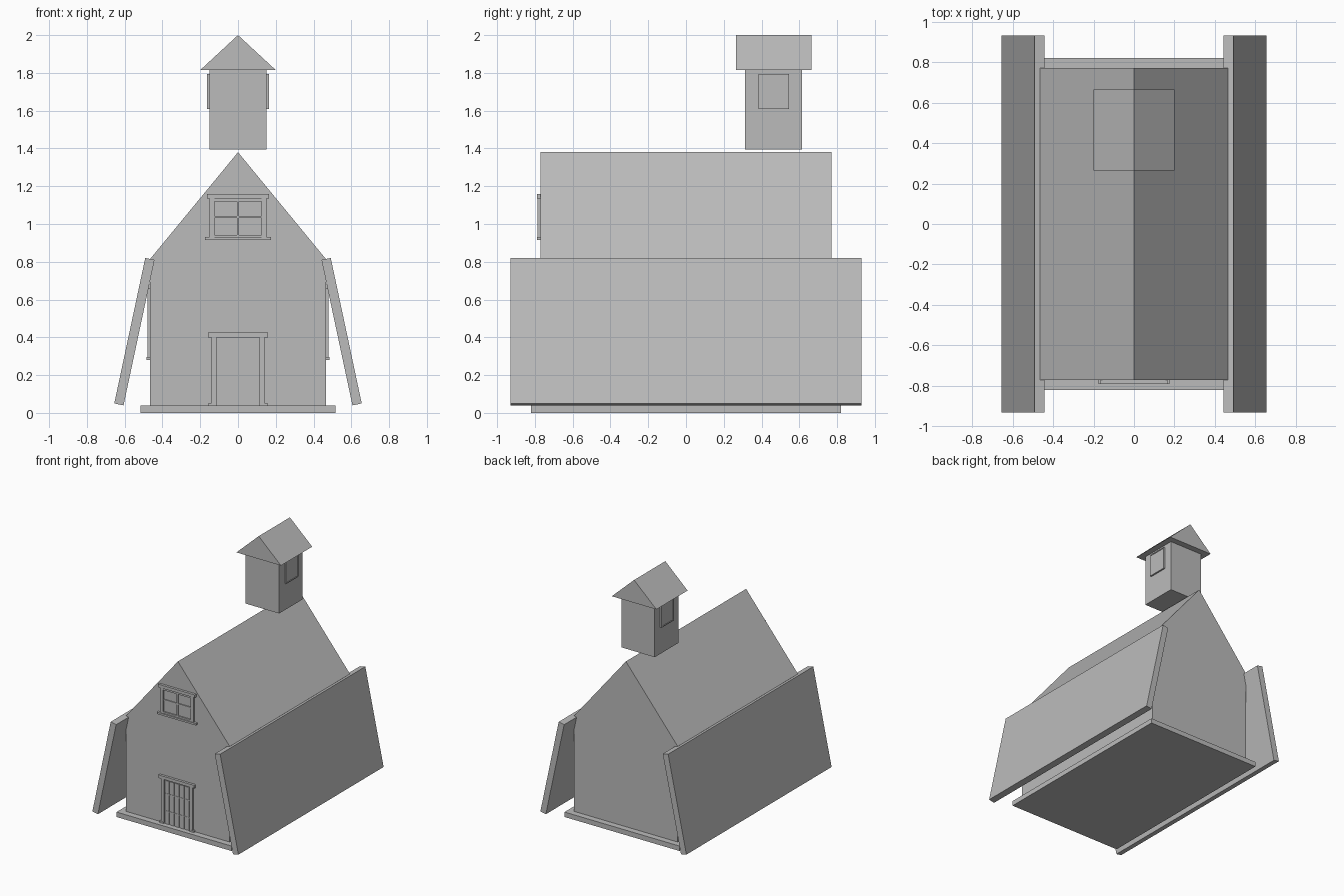
import bpy
import bmesh
from mathutils import Matrix

cube = bpy.data.objects.get("Cube")
if cube:
    bpy.data.objects.remove(cube, do_unlink=True)

grey = bpy.data.materials.new("plain grey")
grey.use_nodes = True
grey.diffuse_color = (0.5, 0.5, 0.5, 1)
grey.node_tree.nodes["Principled BSDF"].inputs["Base Color"].default_value = (0.5, 0.5, 0.5, 1)


def finish(name, bm):
    bmesh.ops.recalc_face_normals(bm, faces=bm.faces)
    mesh = bpy.data.meshes.new(name)
    bm.to_mesh(mesh)
    bm.free()
    mesh.materials.append(grey)
    obj = bpy.data.objects.new(name, mesh)
    bpy.context.scene.collection.objects.link(obj)
    return obj


def prism(name, profile, y0, y1):
    """Extrude an x-z outline along y."""
    bm = bmesh.new()
    face = bm.faces.new([bm.verts.new((x, y0, z)) for x, z in profile])
    grown = bmesh.ops.extrude_face_region(bm, geom=[face])["geom"]
    verts = [v for v in grown if isinstance(v, bmesh.types.BMVert)]
    bmesh.ops.translate(bm, verts=verts, vec=(0, y1 - y0, 0))
    return finish(name, bm)


def box(name, x0, x1, y0, y1, z0, z1):
    return prism(name, [(x0, z0), (x1, z0), (x1, z1), (x0, z1)], y0, y1)


def joinery(name, bars, placement):
    """Boxes (x0, x1, depth, z0, z1) standing off a wall, joined as one part."""
    bm = bmesh.new()
    for x0, x1, depth, z0, z1 in bars:
        size = Matrix.Diagonal((x1 - x0, depth, z1 - z0, 1))
        move = Matrix.Translation(((x0 + x1) / 2, -depth / 2, (z0 + z1) / 2))
        bmesh.ops.create_cube(bm, size=1, matrix=placement @ move @ size)
    return finish(name, bm)


def window_bars(w, h):
    """Frame with sill, lintel, sash and crossed glazing bars."""
    return [
        (-w - .025, w + .025, .02, 0, .015),
        (-w - .015, w + .015, .02, h - .025, h),
        (-w, -w + .025, .015, .015, h - .025),
        (w - .025, w, .015, .015, h - .025),
        (-w + .025, w - .025, .01, .015, .028),
        (-w + .025, w - .025, .01, h - .042, h - .025),
        (-.006, .006, .01, .028, h - .042),
        (-w + .025, w - .025, .008, h / 2 - .005, h / 2 + .005),
    ]


# Base and barn body
box("base_slab", -.515, .515, -.82, .82, 0, .04)
prism("barn_body", [(-.465, .04), (.465, .04), (.465, .815), (0, 1.38), (-.465, .815)], -.77, .77)

# Slanting side panels
for side, s in (("left", 1), ("right", -1)):
    panel = [(.442, .81), (.491, .82), (.655, .05), (.606, .04)]
    prism(side + "_side_panel", [(s * x, z) for x, z in panel], -.93, .93)

# Front window
joinery("front_window", window_bars(.15, .245), Matrix.Translation((0, -.77, .915)))

# Front door with boards and cross rails
door = [
    (-.16, .16, .02, .36, .385),
    (-.14, -.115, .015, 0, .36),
    (.115, .14, .015, 0, .36),
    (-.155, -.115, .017, 0, .012),
    (.115, .155, .017, 0, .012),
    (-.115, .115, .004, 0, .355),
]
for i in range(5):
    x = -.11 + i * .045
    door.append((x, x + .037, .009, 0, .35))
for z in (.1, .24):
    door.append((-.11, .11, .011, z, z + .008))
joinery("front_door", door, Matrix.Translation((0, -.77, .04)))

# Side wall windows and tower shutters
for side, s in (("left", 1), ("right", -1)):
    turn = Matrix.Rotation(s * 1.5708, 4, "Z")
    for i, y in enumerate((-.4, .4)):
        place = Matrix.Translation((s * .465, y, .28)) @ turn
        joinery(f"{side}_wall_window_{i + 1}", window_bars(.15, .4), place)
    place = Matrix.Translation((s * .15, .465, 1.61)) @ turn
    shutter = [
        (-.08, .08, .009, 0, .185),
        (-.08, -.072, .013, 0, .185),
        (.072, .08, .013, 0, .185),
        (-.072, .072, .013, 0, .008),
        (-.072, .072, .013, .177, .185),
    ]
    joinery(side + "_tower_shutter", shutter, place)

# Small roof tower
box("tower_body", -.15, .15, .313, .615, 1.395, 1.815)
prism("tower_roof", [(-.2, 1.815), (.2, 1.815), (0, 2)], .265, .665)
